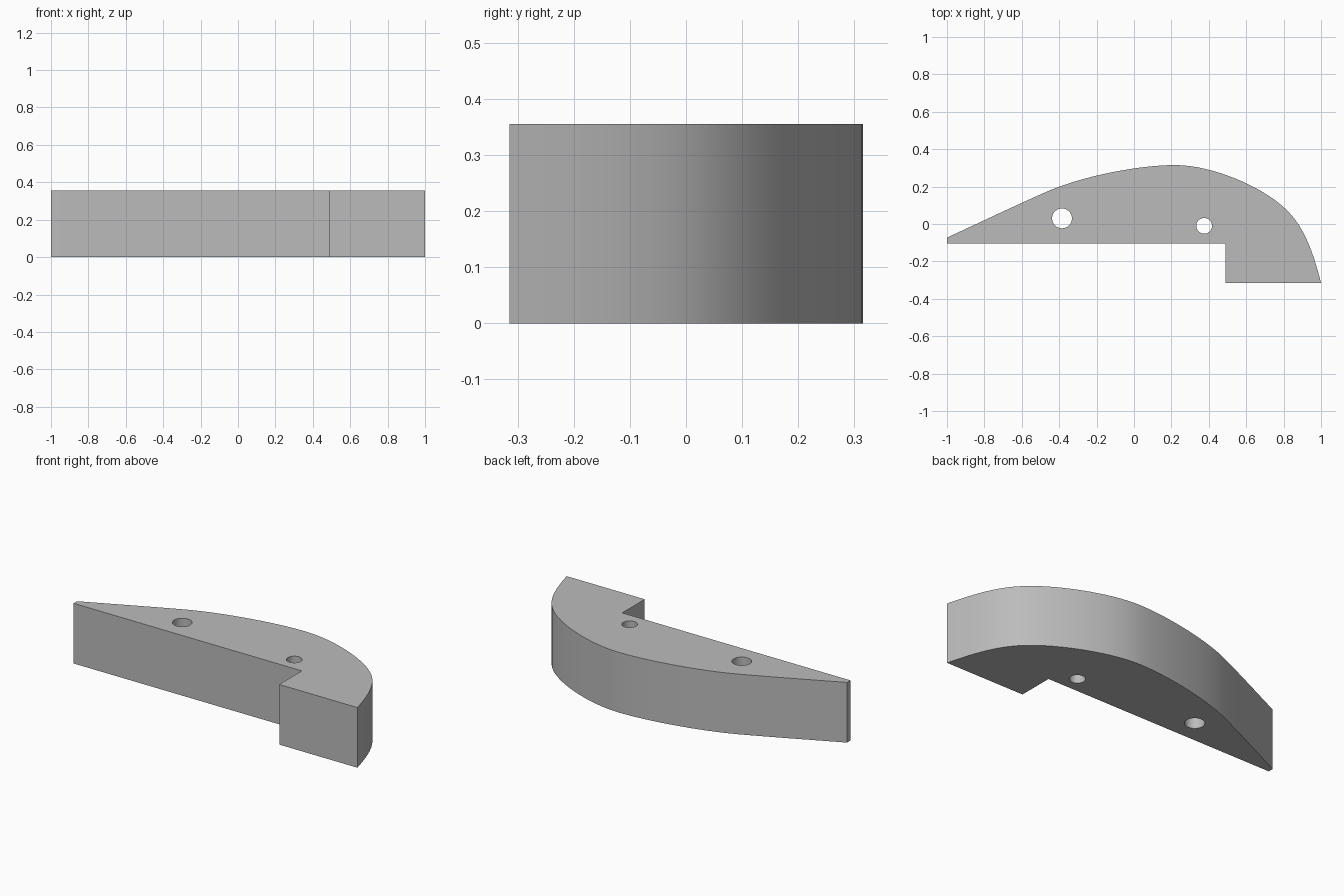
import bpy
import bmesh
import math

HEIGHT = 0.355

cube = bpy.data.objects.get("Cube")
if cube:
    bpy.data.objects.remove(cube, do_unlink=True)

grey = bpy.data.materials.new("plain_grey")
grey.use_nodes = True
colour = (0.5, 0.5, 0.5, 1)
grey.diffuse_color = colour
grey.node_tree.nodes["Principled BSDF"].inputs["Base Color"].default_value = colour


def add_outline(curve, knots):
    """Closed bezier from (left handle, point, right handle); None = straight side."""
    spline = curve.splines.new("BEZIER")
    spline.bezier_points.add(len(knots) - 1)
    spline.use_cyclic_u = True
    spline.resolution_u = 16
    for bp, (left, co, right) in zip(spline.bezier_points, knots):
        bp.handle_left_type = bp.handle_right_type = "FREE"
        bp.co = (*co, 0)
        bp.handle_left = (*(left or co), 0)
        bp.handle_right = (*(right or co), 0)


def add_hole(curve, x, y, r):
    k = r * 0.5523
    knots = []
    for i in range(4):
        c, s = round(math.cos(i * math.pi / 2)), round(math.sin(i * math.pi / 2))
        px, py = x + r * c, y + r * s
        knots.append(((px + k * s, py - k * c), (px, py), (px - k * s, py + k * c)))
    add_outline(curve, knots)


# Side profile: curved back, flat front with a stepped foot
profile = bpy.data.curves.new("bracket_profile", "CURVE")
profile.dimensions = "2D"
profile.fill_mode = "BOTH"
profile.extrude = HEIGHT / 2
add_outline(profile, [
    (None, (-1, -0.105), None),
    (None, (-1, -0.073), (-0.8, 0.02)),
    ((-0.6, 0.115), (-0.45, 0.18), (-0.27, 0.255)),
    ((0.02, 0.315), (0.22, 0.315), (0.42, 0.315)),
    ((0.68, 0.2), (0.8, 0.09), (0.9, 0)),
    ((0.95, -0.12), (1, -0.315), None),
    (None, (0.49, -0.315), None),
    (None, (0.49, -0.105), None),
])

# Two through holes
add_hole(profile, -0.385, 0.03, 0.053)
add_hole(profile, 0.375, -0.01, 0.042)

# Turn the extruded profile into a clean solid
body = bpy.data.objects.new("curved_bracket", profile)
bpy.context.collection.objects.link(body)
bpy.ops.object.select_all(action="DESELECT")
body.select_set(True)
bpy.context.view_layer.objects.active = body
bpy.ops.object.convert(target="MESH")
body = bpy.context.object
body.name = "curved_bracket"

bm = bmesh.new()
bm.from_mesh(body.data)
bmesh.ops.remove_doubles(bm, verts=bm.verts, dist=0.0005)
bmesh.ops.translate(bm, verts=bm.verts, vec=(0, 0, HEIGHT / 2))
bmesh.ops.recalc_face_normals(bm, faces=bm.faces)
bm.to_mesh(body.data)
bm.free()

body.data.materials.clear()
body.data.materials.append(grey)
bpy.ops.object.shade_smooth_by_angle(angle=math.radians(30))
